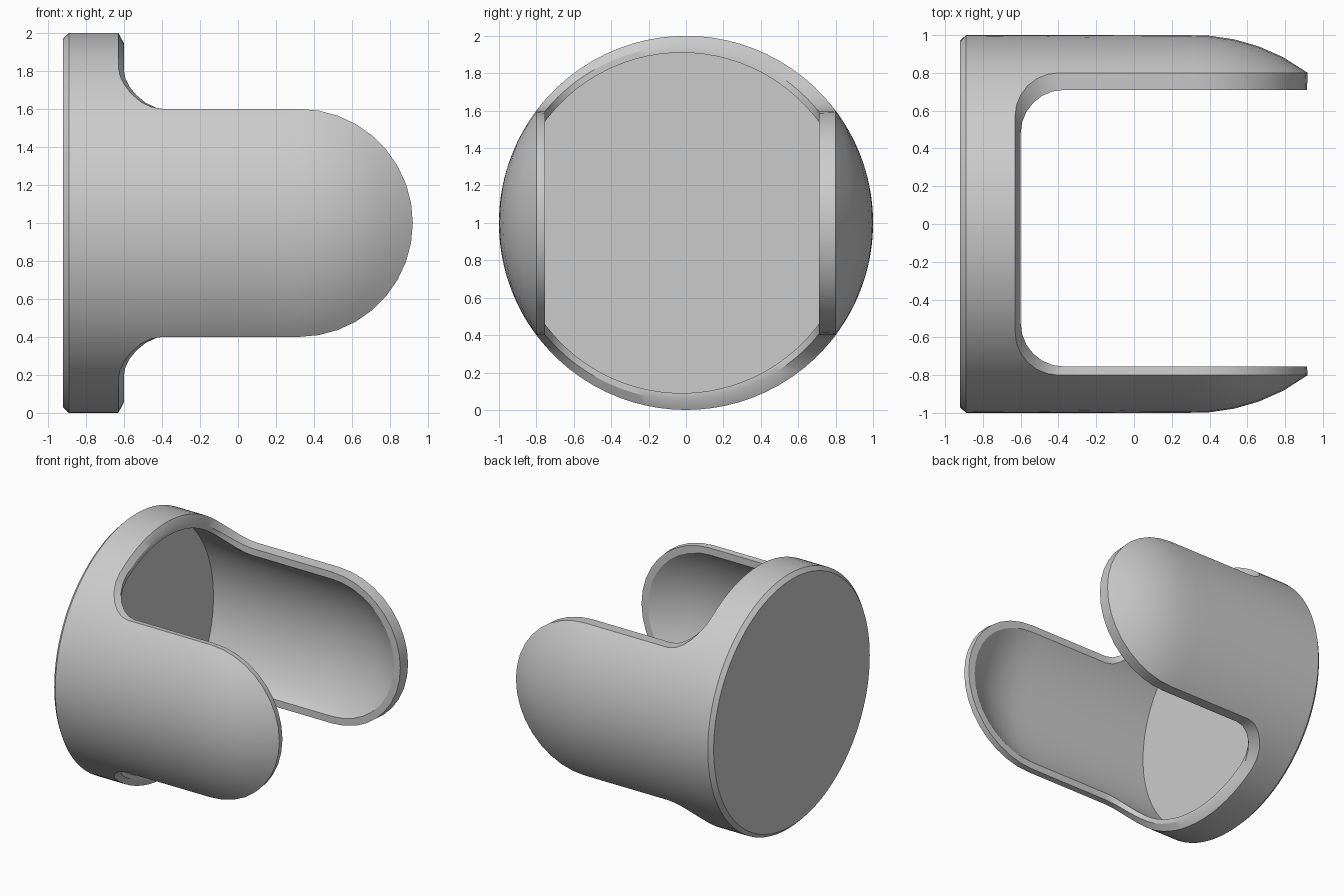
import bpy
import bmesh
from math import acos, sin, cos, sqrt, pi, radians

if "Cube" in bpy.data.objects:
    bpy.data.objects.remove(bpy.data.objects["Cube"], do_unlink=True)

DOME = 0.32                          # where the arms start to round over
SHIFT = -0.0225                      # the rim opening sits slightly towards the front
HOLLOW_HALF = 0.7325                 # half the gap between the arms' inner lands
TOP_N, FILLET_N, SIDE_N, DOME_N = 8, 6, 5, 9
LAST = TOP_N + FILLET_N + SIDE_N + DOME_N
CORNER = TOP_N + FILLET_N
STEPS = 14


def radius_at(x, big):
    """Cylinder along x that ends in a sphere of the same radius."""
    return sqrt(big * big - max(0, x - DOME) ** 2)


def slot_edge(x0, half, big, fillet=0.23):
    """Quarter of the slot edge on a surface, as (x, angle about the axis)."""
    arc = sqrt(big * big - half * half)
    pts = [(x0, (half - fillet) * i / TOP_N) for i in range(TOP_N)]
    for i in range(FILLET_N):
        a = pi / 2 * i / FILLET_N
        pts.append((x0 + fillet * (1 - cos(a)), half - fillet * (1 - sin(a))))
    start = x0 + fillet
    pts += [(start + (DOME - start) * i / SIDE_N, half) for i in range(SIDE_N)]
    pts += [(DOME + arc * sin(pi / 2 * i / DOME_N), half) for i in range(DOME_N + 1)]
    return [(x, acos(min(1, y / radius_at(x, big)))) for x, y in pts]


def base_angle(edge, k):
    if k <= CORNER:
        return edge[k][1]
    return edge[CORNER][1] * (LAST - k) / (LAST - CORNER)


def strip(edge, k, x0, ring, big, shift):
    """(x, angle, radius, y shift) from a centred ring at x0 up to the slot edge."""
    a0, (x1, a1) = base_angle(edge, k), edge[k]
    out = []
    for i in range(STEPS + 1):
        t = i / STEPS
        x = x0 + (x1 - x0) * t
        size = ring + (big - ring) * t
        out.append((x, a0 + (a1 - a0) * t, radius_at(x, size), shift * t))
    return out


OUTER, RIM, INNER, FLOOR = 1.0, 0.944, 0.91, 0.93
outer_edge = slot_edge(-0.63, 0.8, OUTER)
rim_edge = slot_edge(-0.6, HOLLOW_HALF, RIM)
inner_edge = slot_edge(-0.6, HOLLOW_HALF, INNER)


def column(k, sy, sz):
    """Points from the chamfered base, over the rim, to the inner floor."""
    pts = [(-0.92, base_angle(outer_edge, k), 0.97, 0)]
    pts += strip(outer_edge, k, -0.89, OUTER, OUTER, 0)
    x, a = rim_edge[k]
    pts.append((x, a, radius_at(x, RIM), SHIFT))
    pts += reversed(strip(inner_edge, k, -0.865, FLOOR, INNER, SHIFT))
    return [(x, s + sy * r * cos(a), 1 + sz * r * sin(a)) for x, a, r, s in pts]


# columns all the way round, quarter by quarter
columns = []
for sy, sz, forward in ((1, 1, True), (1, -1, False), (-1, -1, True), (-1, 1, False)):
    order = range(0, LAST) if forward else range(LAST, 0, -1)
    columns += [column(k, sy, sz) for k in order]

# two-armed cup shell
bm = bmesh.new()
grid = [[bm.verts.new(p) for p in col] for col in columns]
for i, col in enumerate(grid):
    nxt = grid[(i + 1) % len(grid)]
    for j in range(len(col) - 1):
        bm.faces.new((col[j], col[j + 1], nxt[j + 1], nxt[j]))
bm.faces.new([c[0] for c in grid])
bm.faces.new([c[-1] for c in grid])
bmesh.ops.recalc_face_normals(bm, faces=bm.faces[:])
mesh = bpy.data.meshes.new("clevis_cup")
bm.to_mesh(mesh)
bm.free()
cup = bpy.data.objects.new("clevis_cup", mesh)
bpy.context.collection.objects.link(cup)

# plain grey
grey = bpy.data.materials.new("plain grey")
grey.use_nodes = True
colour = (0.6, 0.6, 0.6, 1)
grey.diffuse_color = colour
grey.node_tree.nodes["Principled BSDF"].inputs["Base Color"].default_value = colour
mesh.materials.append(grey)

bpy.ops.object.select_all(action="DESELECT")
cup.select_set(True)
bpy.context.view_layer.objects.active = cup
bpy.ops.object.shade_smooth_by_angle(angle=radians(30))
